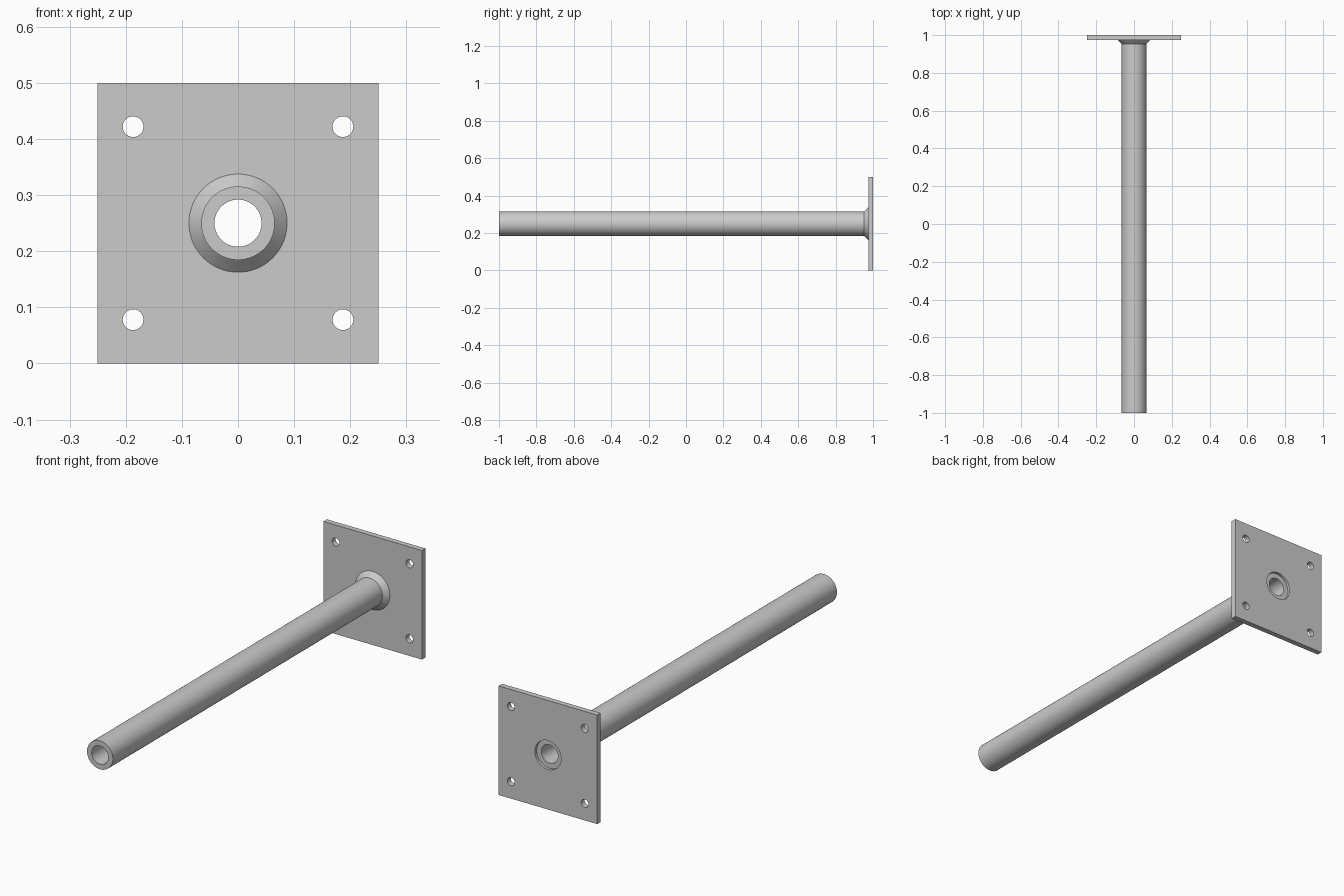
import bpy, bmesh
from math import cos, sin, pi, radians

if "Cube" in bpy.data.objects:
    bpy.data.objects.remove(bpy.data.objects["Cube"])

CZ = 0.25          # height of the tube axis
Y0, Y1 = 0.975, 1.0  # plate front and back


def lathe(name, profile, n=64):
    """Closed (radius, y) profile turned about the tube axis."""
    bm = bmesh.new()
    rings = [[bm.verts.new((r * cos(2 * pi * i / n), y, CZ + r * sin(2 * pi * i / n)))
              for r, y in profile] for i in range(n)]
    k = len(profile)
    for i in range(n):
        a, b = rings[i], rings[(i + 1) % n]
        for j in range(k):
            bm.faces.new((a[j], b[j], b[(j + 1) % k], a[(j + 1) % k]))
    bmesh.ops.recalc_face_normals(bm, faces=bm.faces)
    me = bpy.data.meshes.new(name)
    bm.to_mesh(me)
    bm.free()
    ob = bpy.data.objects.new(name, me)
    bpy.context.collection.objects.link(ob)
    smooth(ob)
    return ob


def smooth(ob):
    bpy.ops.object.select_all(action='DESELECT')
    ob.select_set(True)
    bpy.context.view_layer.objects.active = ob
    bpy.ops.object.shade_smooth_by_angle(angle=radians(30))


def drill(ob, x, z, r, n):
    """Cut a round hole through the plate along y."""
    bpy.ops.mesh.primitive_cylinder_add(vertices=n, radius=r, depth=0.2,
                                        location=(x, (Y0 + Y1) / 2, z),
                                        rotation=(pi / 2, 0, 0))
    cutter = bpy.context.object
    cutter.hide_render = True
    mod = ob.modifiers.new("hole", 'BOOLEAN')
    mod.operation, mod.solver, mod.object = 'DIFFERENCE', 'EXACT', cutter
    bpy.context.view_layer.objects.active = ob
    bpy.ops.object.modifier_apply(modifier=mod.name)
    bpy.data.objects.remove(cutter)


# Square mounting plate with four bolt holes and the tube socket
bpy.ops.mesh.primitive_cube_add(size=1, location=(0, (Y0 + Y1) / 2, CZ))
plate = bpy.context.object
plate.name = "mounting_plate"
plate.scale = (0.5, Y1 - Y0, 0.5)
bpy.ops.object.transform_apply(location=False, rotation=False, scale=True)
for sx in (-1, 1):
    for sz in (-1, 1):
        drill(plate, sx * 0.187, CZ + sz * 0.172, 0.0185, 32)
drill(plate, 0, CZ, 0.066, 64)
smooth(plate)

# Hollow tube, its rear end set slightly inside the plate
lathe("tube", [(0.042, -1.0), (0.0655, -1.0), (0.0655, 0.988), (0.042, 0.988)])

# Sloped weld collar where the tube meets the plate
lathe("weld_collar", [(0.065, 0.952), (0.0875, Y0), (0.065, Y0)])
